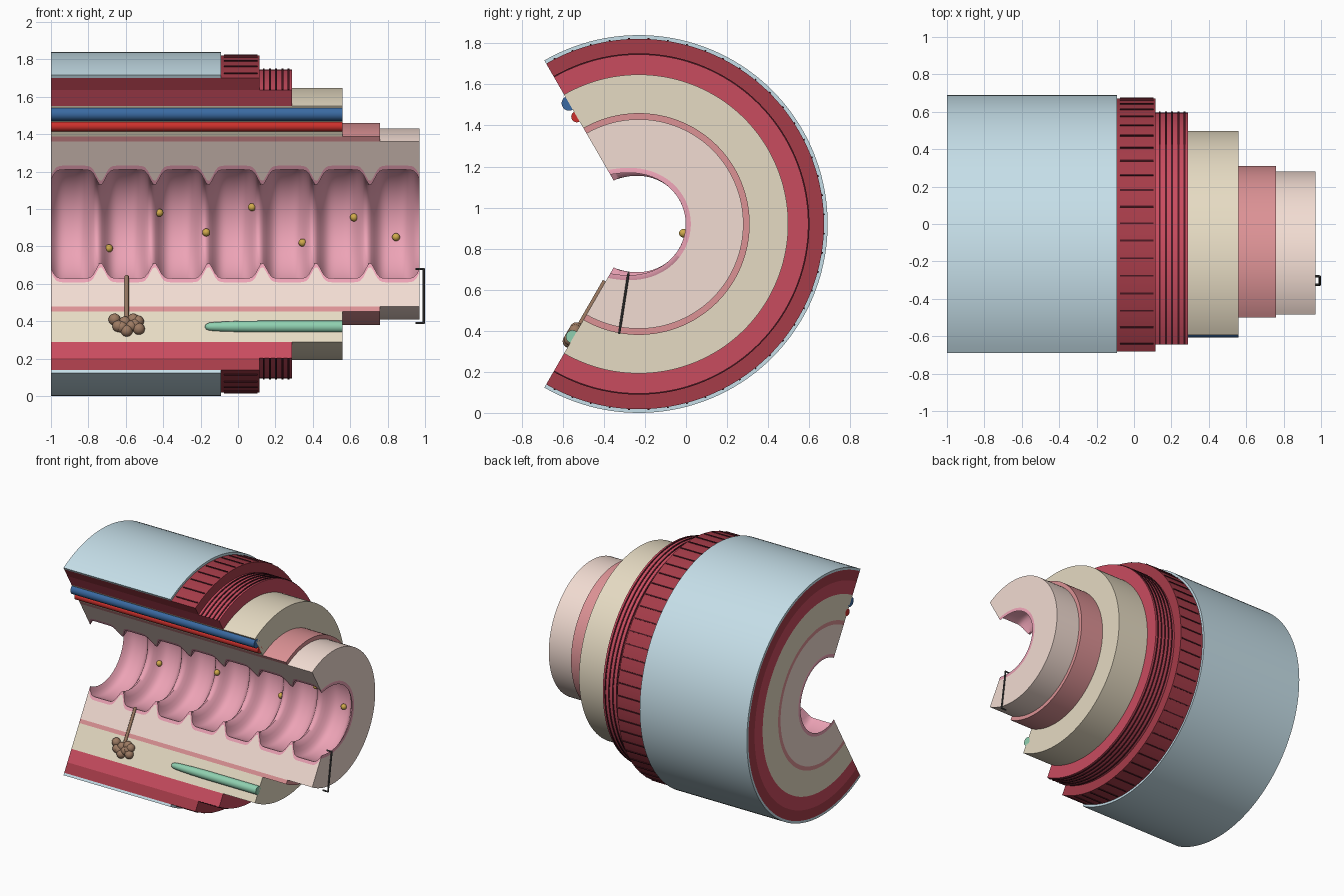
import bpy, bmesh
from math import sin, cos, radians, exp, asin, pi
from mathutils import Vector

if "Cube" in bpy.data.objects:
    bpy.data.objects.remove(bpy.data.objects["Cube"])

YC, ZC = -0.23, 0.92          # tube axis runs along x
HALF = radians(120)           # wall covers -120..120 degrees, open to the front
SEG = 96

def mat(name, hexcol):
    c = [int(hexcol[i:i + 2], 16) / 255 for i in (0, 2, 4)]
    c = [v / 12.92 if v < 0.04 else ((v + 0.055) / 1.055) ** 2.4 for v in c]
    m = bpy.data.materials.new(name)
    m.diffuse_color = (*c, 1)
    m.use_nodes = True
    m.node_tree.nodes["Principled BSDF"].inputs["Base Color"].default_value = m.diffuse_color
    return m

BLUE = mat("pale_blue", "c6dfe9")
DARKRED = mat("deep_red", "a63c49")
RED = mat("muscle_red", "c94c5f")
SAND = mat("sand", "e6dbc3")
ROSE = mat("rose", "dc9295")
SKIN = mat("pale_skin", "f2dcd2")
PINK = mat("pink", "eda3b6")
GROOVE = mat("groove", "4a1822")
VEIN = mat("vein_blue", "3a6aa2")
ARTERY = mat("artery_red", "cc302c")
GREEN = mat("mint", "8fd0b0")
TAN = mat("tan", "9c7a62")
GOLD = mat("gold", "d0aa4c")
GREY = mat("dark_grey", "4a4a4a")

def finish(bm, name, m, angle=35):
    bmesh.ops.recalc_face_normals(bm, faces=bm.faces)
    me = bpy.data.meshes.new(name)
    bm.to_mesh(me)
    bm.free()
    ob = bpy.data.objects.new(name, me)
    bpy.context.collection.objects.link(ob)
    me.materials.append(m)
    bpy.context.view_layer.objects.active = ob
    ob.select_set(True)
    bpy.ops.object.shade_smooth_by_angle(angle=radians(angle))
    ob.select_set(False)
    return ob

def pt(x, r, a):
    return Vector((x, YC + r * cos(a), ZC + r * sin(a)))

def sector(bm, profile):
    """Sweep a closed (x, r) profile, which may depend on the angle."""
    rows = []
    for i in range(SEG + 1):
        a = -HALF + 2 * HALF * i / SEG
        rows.append([bm.verts.new(pt(x, r, a)) for x, r in profile(a)])
    n = len(rows[0])
    for p, q in zip(rows, rows[1:]):
        for j in range(n):
            k = (j + 1) % n
            bm.faces.new((p[j], p[k], q[k], q[j]))
    bm.faces.new(rows[0])
    bm.faces.new(rows[-1])

def shell(name, x1, r_in, r_out, m):
    bm = bmesh.new()
    sector(bm, lambda a: [(-1, r_out), (x1, r_out), (x1, r_in), (-1, r_in)])
    return finish(bm, name, m)

# Concentric stepped wall layers
shell("outer_skin", -0.09, 0.902, 0.92, BLUE)
shell("lengthwise_muscle", 0.115, 0.826, 0.902, DARKRED)
shell("ring_muscle", 0.29, 0.728, 0.826, RED)
shell("connective_layer", 0.56, 0.54, 0.728, SAND)
shell("thin_muscle_layer", 0.76, 0.51, 0.54, ROSE)

# Folded inner channel
def lumen(x, a):
    mid = 1 - (a / HALF) ** 2
    w = 0.034 + 0.022 * mid
    s = sum(exp(-((x - (-1.03 + 0.288 * k) + 0.012 * mid - 0.008 * (1 - mid)) / w) ** 2)
            for k in range(8))
    return 0.335 - 0.012 * mid - 0.095 * min(s, 1)

XS = [-1 + 1.97 * i / 130 for i in range(131)]
LINING = 0.025

bm = bmesh.new()
sector(bm, lambda a: [(0.97, 0.51), (-1, 0.51)] + [(x, lumen(x, a) + LINING) for x in XS])
finish(bm, "inner_wall", SKIN)
bm = bmesh.new()
sector(bm, lambda a: [(x, lumen(x, a) + LINING) for x in reversed(XS)] +
       [(x, lumen(x, a)) for x in XS])
finish(bm, "folded_lining", PINK, 50)

# Grooves along the lengthwise muscle
bm = bmesh.new()
for i in range(40):
    a = -HALF + 2 * HALF * (i + 0.5) / 40
    d = 0.005
    ring = [[bm.verts.new(pt(x, r, a + s)) for r, s in
             ((0.895, -d), (0.907, -d), (0.907, d), (0.895, d))] for x in (-0.075, 0.105)]
    for j in range(4):
        k = (j + 1) % 4
        bm.faces.new((ring[0][j], ring[0][k], ring[1][k], ring[1][j]))
    bm.faces.new(ring[0])
    bm.faces.new(ring[1])
finish(bm, "lengthwise_grooves", GROOVE)

# Grooves around the ring muscle
bm = bmesh.new()
for i in range(5):
    x = 0.138 + 0.033 * i
    sector(bm, lambda a: [(x - 0.005, 0.82), (x - 0.005, 0.831), (x + 0.005, 0.831), (x + 0.005, 0.82)])
finish(bm, "ring_grooves", GROOVE)

def tube(name, stations, m, sides=24):
    """Round tube through (point, radius) stations along a straight line."""
    bm = bmesh.new()
    pts = [Vector(p) for p, _ in stations]
    q = (pts[-1] - pts[0]).to_track_quat('Z', 'Y')
    rings = [[bm.verts.new(p + q @ Vector((r * cos(2 * pi * j / sides), r * sin(2 * pi * j / sides), 0)))
              for j in range(sides)] for p, (_, r) in zip(pts, stations)]
    for u, v in zip(rings, rings[1:]):
        for j in range(sides):
            k = (j + 1) % sides
            bm.faces.new((u[j], u[k], v[k], v[j]))
    bm.faces.new(rings[0])
    bm.faces.new(rings[-1])
    return finish(bm, name, m)

def balls(name, items, m):
    bm = bmesh.new()
    for p, r in items:
        g = bmesh.ops.create_uvsphere(bm, u_segments=20, v_segments=12, radius=r)
        bmesh.ops.translate(bm, verts=g["verts"], vec=p)
    return finish(bm, name, m, 60)

# Vessels lying on the cut faces
tube("vein", [((-1, -0.57, 1.508), 0.036), ((0.56, -0.57, 1.508), 0.036)], VEIN)
tube("artery", [((-1, -0.532, 1.442), 0.027), ((0.56, -0.532, 1.442), 0.027)], ARTERY)
tube("lymph_vessel", [((x, -0.553, 0.371), r) for x, r in
     ((-0.177, 0.004), (-0.17, 0.014), (-0.155, 0.021), (-0.12, 0.025), (0, 0.03), (0.12, 0.032), (0.56, 0.032))], GREEN)

# Gland on the lower cut face: duct and berry cluster
def on_cut(x, z, lift):
    r = (ZC - z) / sin(HALF)
    return pt(x, r, -HALF) + lift * Vector((0, -0.866, 0.5))
tube("gland_duct", [(on_cut(-0.595, 0.64, 0.004), 0.011), (on_cut(-0.595, 0.41, 0.004), 0.011)], TAN, 16)
berries = [(-0.66, 0.405), (-0.64, 0.37), (-0.605, 0.39), (-0.595, 0.345),
           (-0.56, 0.405), (-0.55, 0.38), (-0.53, 0.355), (-0.57, 0.37), (-0.62, 0.365), (-0.535, 0.395)]
balls("gland_cluster", [(on_cut(x, z, 0.008), 0.032) for x, z in berries], TAN)

# Small beads on the lining
beads = []
for x, z in ((-0.69, 0.79), (-0.42, 0.98), (-0.17, 0.875), (0.075, 1.01),
             (0.345, 0.82), (0.62, 0.955), (0.845, 0.85)):
    a = 0
    for _ in range(8):
        a = asin((z - ZC) / (lumen(x, a) - 0.008))
    beads.append((pt(x, lumen(x, a) - 0.008, a), 0.021))
balls("lining_beads", beads, GOLD)

# Thickness bracket at the open end
path = [(0.95, -0.28, 0.68), (0.993, -0.28, 0.68), (0.993, -0.325, 0.39), (0.95, -0.325, 0.39)]
for i, (p, q) in enumerate(zip(path, path[1:])):
    tube(f"bracket_{i + 1}", [(p, 0.006), (q, 0.006)], GREY, 10)
balls("bracket_corners", [(Vector(p), 0.006) for p in path[1:3]], GREY)
